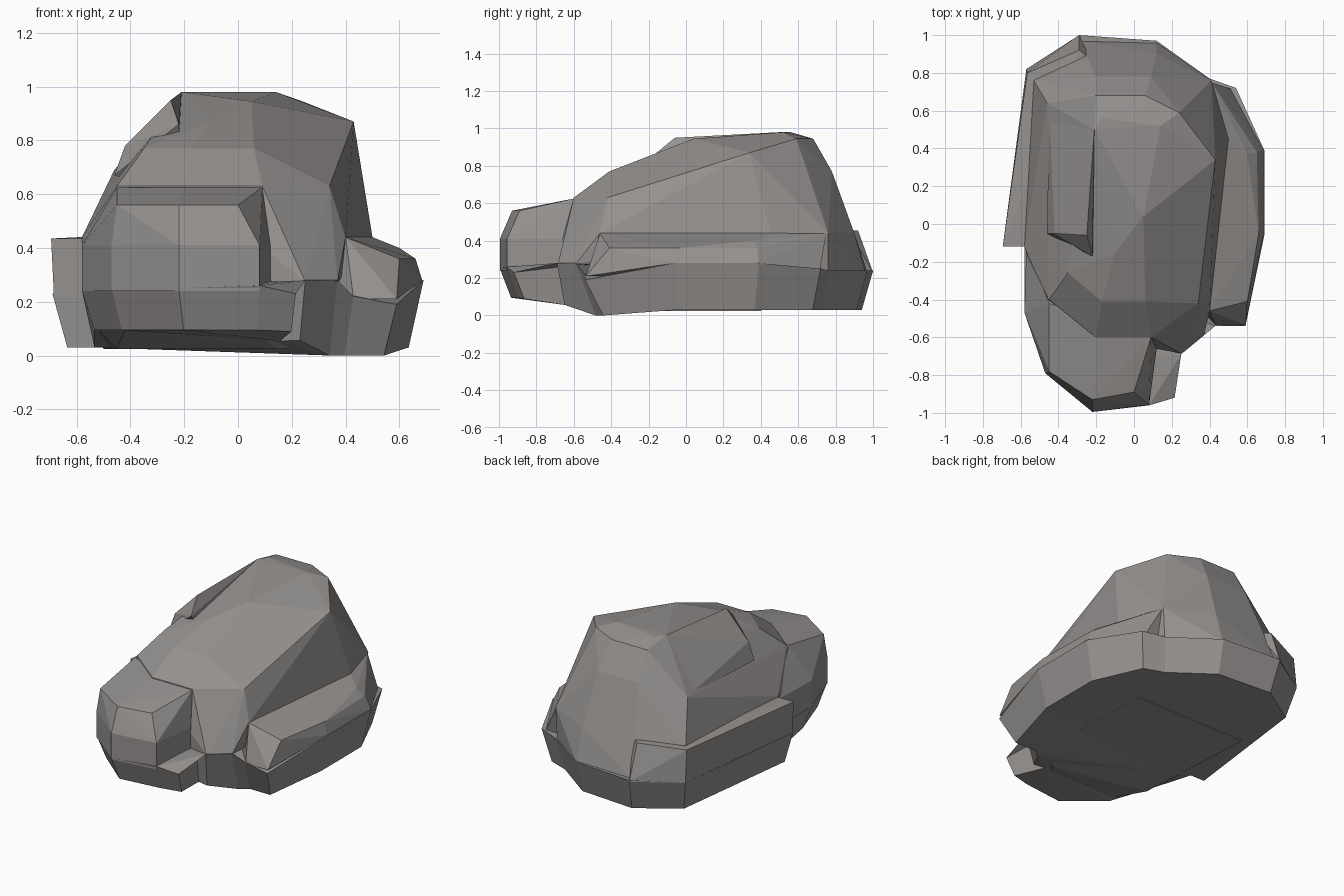
import bpy, bmesh, math

if "Cube" in bpy.data.objects:
    bpy.data.objects.remove(bpy.data.objects["Cube"])

stone = bpy.data.materials.new("stone")
stone.diffuse_color = (.30, .285, .275, 1)
stone.use_nodes = True
stone.node_tree.nodes["Principled BSDF"].inputs["Base Color"].default_value = stone.diffuse_color


def finish(bm, name):
    bmesh.ops.recalc_face_normals(bm, faces=bm.faces)
    mesh = bpy.data.meshes.new(name)
    bm.to_mesh(mesh)
    bm.free()
    mesh.materials.append(stone)
    obj = bpy.data.objects.new(name, mesh)
    bpy.context.collection.objects.link(obj)
    return obj


def chunk(name, points):
    """Flat-faced convex piece of stone wrapped around a few corner points."""
    bm = bmesh.new()
    for p in points:
        bm.verts.new(p)
    res = bmesh.ops.convex_hull(bm, input=bm.verts)
    loose = {v for v in res["geom_interior"] + res["geom_unused"]
             if isinstance(v, bmesh.types.BMVert)}
    bmesh.ops.delete(bm, geom=list(loose), context='VERTS')
    bmesh.ops.dissolve_limit(bm, angle_limit=math.radians(2),
                             verts=bm.verts, edges=bm.edges)
    return finish(bm, name)


def at(z, *xy):
    return [(x, y, z) for x, y in xy]


# foot of the rock: notched outline (x, y, rim height) tapering to the ground
outline = [(-.22, -.995, .25), (.08, -.96, .26), (.215, -.92, .23), (.17, -.67, .26),
           (.25, -.69, .28), (.37, -.59, .28), (.43, -.54, .22), (.59, -.54, .19),
           (.69, -.06, .28), (.69, .39, .28), (.54, .72, .25), (.40, .77, .24),
           (.12, .97, .24), (-.29, 1.0, .24), (-.57, .82, .23), (-.69, -.12, .23),
           (-.58, -.12, .24), (-.58, -.47, .24), (-.47, -.79, .25)]


def ground(x, y):
    if x > .3 and y < -.3:
        return 0.0
    if x < 0 and y < -.4:
        return .095
    return .03 + max(0, -y - .5) * .14


bm = bmesh.new()
top = [bm.verts.new(p) for p in outline]
low = [bm.verts.new((x * .92, y * (.82 if x > .3 and y < 0 else .94), ground(x, y)))
       for x, y, z in outline]
n = len(outline)
for i in range(n):
    j = (i + 1) % n
    bm.faces.new((low[i], low[j], top[j], top[i]))
caps = [bm.faces.new(top), bm.faces.new(low[::-1])]
bmesh.ops.triangulate(bm, faces=caps)
finish(bm, "rock_base")

# flat sole under the front
chunk("rock_sole", at(.025, (-.45, -.42), (.15, -.55), (.33, -.45), (.3, .4), (-.5, .4))
      + at(.095, (-.52, -.42), (-.42, -.7), (.05, -.75), (.3, .4), (-.5, .4)))

# rounded lobe at the front
lobe = [(-.22, -.995), (.08, -.957), (.12, -.66), (-.57, -.12), (-.58, -.47), (-.47, -.79)]
chunk("front_lobe", at(.24, *lobe) + at(.41, *lobe)
      + at(.56, (-.22, -.93), (0, -.89), (-.45, -.78))
      + at(.625, (-.2, -.6), (.09, -.6), (-.45, -.42)))

# main mass with the crown
chunk("rock_body",
      at(.23, (.40, .76), (.12, .96), (-.29, .97), (-.57, -.12))
      + at(.275, (.13, -.66), (.25, -.685), (.37, -.59))
      + at(.44, (.40, -.46), (.50, .45), (.41, .76), (.12, .90), (-.24, .89),
           (-.53, .76), (-.58, -.12), (-.48, -.42))
      + at(.63, (-.2, -.6), (.09, -.6), (-.45, -.40), (.34, -.42))
      + at(.69, (-.46, .64))
      + at(.77, (-.17, -.41), (.06, -.41), (.09, .78), (-.2, .78), (-.35, -.26))
      + at(.87, (.43, .34), (-.10, -.15))
      + at(.945, (.06, .68), (-.2, .68), (.24, .59), (.05, .04))
      + at(.98, (.14, .52), (-.17, .56), (-.21, .5)))

# raised ridge on the left of the crown
chunk("crown_ridge", [(-.25, -.06, .95), (-.42, -.05, .78), (-.22, -.17, .86),
                      (-.21, .5, .98), (-.45, .62, .69), (-.46, -.05, .67),
                      (-.2, 0, .6), (-.35, .6, .65)])

# shelf along the right flank
chunk("right_shelf",
      at(.21, (.43, -.535), (.59, -.535), (.30, -.4), (.30, .7), (.53, .71))
      + at(.28, (.685, -.06), (.685, .39))
      + at(.36, (.60, -.41), (.66, -.05), (.65, .38))
      + at(.40, (.60, .37))
      + at(.44, (.40, -.46), (.50, .45), (.41, .75)))

# slab along the left flank and back corner
chunk("left_slab",
      at(.23, (-.685, -.12), (-.57, .82), (-.29, 1.0), (-.3, -.12))
      + at(.435, (-.695, -.12), (-.565, .80), (-.4, -.12))
      + at(.455, (-.29, .92), (-.23, .87)))
